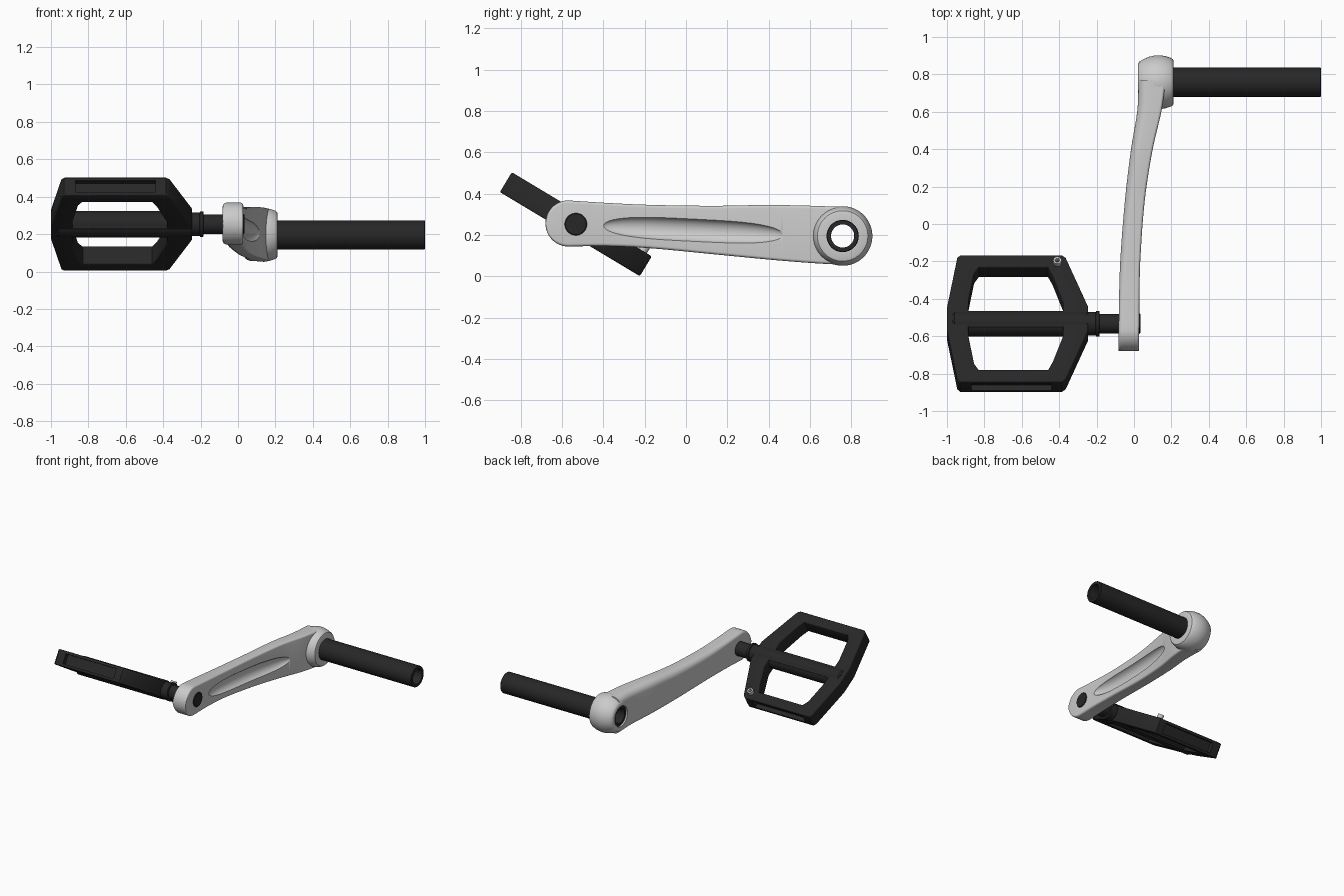
import bpy, bmesh
from math import sin, cos, pi, radians
from mathutils import Matrix

if "Cube" in bpy.data.objects:
    bpy.data.objects.remove(bpy.data.objects["Cube"])

PEDAL = Matrix.Translation((0, -0.533, 0.253)) @ Matrix.Rotation(radians(-31), 4, 'X')
AXLE = Matrix.Translation((0, 0.758, 0.196))


def material(name, c):
    m = bpy.data.materials.new(name)
    m.diffuse_color = (c, c, c, 1)
    m.use_nodes = True
    m.node_tree.nodes["Principled BSDF"].inputs["Base Color"].default_value = m.diffuse_color
    return m


black = material("black", 0.02)


def finish(ob, mat=None, angle=35):
    if mat:
        ob.data.materials.clear()
        ob.data.materials.append(mat)
    bpy.ops.object.select_all(action='DESELECT')
    ob.select_set(True)
    bpy.context.view_layer.objects.active = ob
    bpy.ops.object.shade_smooth_by_angle(angle=radians(angle))
    return ob


def loft(name, rings, matrix=Matrix(), closed=False, mat=None):
    """Skin a list of equal-length point rings; cap the ends unless closed."""
    bm = bmesh.new()
    vs = [[bm.verts.new(p) for p in r] for r in rings]
    n = len(vs[0])
    pairs = list(zip(vs, vs[1:])) + ([(vs[-1], vs[0])] if closed else [])
    for a, b in pairs:
        for i in range(n):
            j = (i + 1) % n
            bm.faces.new((a[i], a[j], b[j], b[i]))
    if not closed:
        bm.faces.new(vs[0])
        bm.faces.new(vs[-1])
    bmesh.ops.recalc_face_normals(bm, faces=bm.faces)
    me = bpy.data.meshes.new(name)
    bm.to_mesh(me)
    bm.free()
    ob = bpy.data.objects.new(name, me)
    ob.matrix_world = matrix
    bpy.context.collection.objects.link(ob)
    return finish(ob, mat)


def lathe(name, profile, matrix, closed=False, mat=None, n=48):
    """Revolve (x, radius) points about the local x axis."""
    rings = [[(x, r * cos(2 * pi * i / n), r * sin(2 * pi * i / n)) for i in range(n)]
             for x, r in profile]
    return loft(name, rings, matrix, closed, mat)


def cut(ob, cutter):
    m = ob.modifiers.new("cut", 'BOOLEAN')
    m.operation, m.solver, m.object = 'DIFFERENCE', 'EXACT', cutter
    bpy.context.view_layer.update()
    bpy.context.view_layer.objects.active = ob
    bpy.ops.object.modifier_apply(modifier=m.name)
    bpy.data.objects.remove(cutter)


def interp(table, y):
    """Smooth (Catmull-Rom style) lookup in rows starting with y."""
    k = max(i for i in range(len(table) - 1) if table[i][0] <= y + 1e-9)
    p1, p2 = table[k], table[k + 1]
    p0, p3 = table[max(k - 1, 0)], table[min(k + 2, len(table) - 1)]
    t, h = (y - p1[0]) / (p2[0] - p1[0]), p2[0] - p1[0]
    out = []
    for c in range(1, len(p1)):
        m1 = (p2[c] - p0[c]) / (p2[0] - p0[0]) * h
        m2 = (p3[c] - p1[c]) / (p3[0] - p1[0]) * h
        out.append((2*t**3 - 3*t*t + 1) * p1[c] + (t**3 - 2*t*t + t) * m1
                   + (3*t*t - 2*t**3) * p2[c] + (t**3 - t*t) * m2)
    return out


# Crank arm: y, x left, x right, z low, z high, outer edge radius
ARM = [(-0.57, -0.082, 0.028, 0.145, 0.368, 0.02),
       (-0.40, -0.080, 0.029, 0.147, 0.357, 0.025),
       (-0.19, -0.073, 0.034, 0.138, 0.347, 0.035),
       (0.13, -0.048, 0.058, 0.108, 0.342, 0.045),
       (0.40, -0.016, 0.100, 0.082, 0.346, 0.05),
       (0.61, 0.018, 0.148, 0.065, 0.342, 0.05),
       (0.77, 0.024, 0.170, 0.056, 0.336, 0.05)]


def arm_ring(y, x0, x1, z0, z1, r):
    pts = []
    for cx, cz, rad, a0 in ((1, 1, 0.014, 0), (0, 1, r, 90), (0, 0, r, 180), (1, 0, 0.014, 270)):
        rz = min(rad, 0.48 * (z1 - z0))
        px = x1 - rad if cx else x0 + rad
        pz = z1 - rz if cz else z0 + rz
        for i in range(7):
            a = radians(a0 + 15 * i)
            pts.append((px + rad * cos(a), y, pz + rz * sin(a)))
    return pts


rings = []
for i in range(1, 12):                       # rounded pedal end
    a = radians(90 * i / 12)
    h = 0.1115 * sin(a)
    rings.append(arm_ring(-0.57 - 0.11 * cos(a), -0.082, 0.028, 0.2565 - h, 0.2565 + h, 0.02))
for i in range(41):
    y = -0.57 + 1.34 * i / 40
    rings.append(arm_ring(y, *interp(ARM, y)))
arm = loft("crank_arm", rings)

# Long scooped groove following the inner face
groove = []
for i in range(33):
    u = -cos(pi * (i + 0.3) / 32.6)
    y = 0.035 + 0.44 * u
    r = 0.054 * (1 - abs(u) ** 3.5) ** 0.5 + 0.002
    x, z = interp(ARM, y)[1] + 0.012, 0.224 - 0.05 * (y - 0.035)
    groove.append([(x + 0.85 * r * cos(2 * pi * k / 28), y, z + r * sin(2 * pi * k / 28))
                   for k in range(28)])
cut(arm, loft("groove_cutter", groove))
# Bore for the axle
cut(arm, lathe("bore_cutter", [(-0.2, 0.077), (0.4, 0.077)], AXLE))
finish(arm)

# Rounded boss around the axle
lathe("axle_boss", [(0.022, 0.077), (0.022, 0.100), (0.028, 0.110), (0.05, 0.123), (0.08, 0.136),
                    (0.11, 0.143), (0.14, 0.144), (0.17, 0.139), (0.20, 0.129), (0.209, 0.122),
                    (0.212, 0.112), (0.212, 0.077)], AXLE, True)
# Hollow axle
lathe("axle_tube", [(0.032, 0.056), (0.032, 0.074), (0.036, 0.078), (0.996, 0.078), (1.0, 0.075),
                    (1.0, 0.056)], AXLE, True, black)

# Pedal frame: outline with two windows
outer = [(-0.93, 0.395), (-0.385, 0.395), (-0.365, 0.38), (-0.245, 0.075)]
outer += [(x, -v) for x, v in reversed(outer)]
outer += [(-0.945, -0.38), (-1.0, -0.07), (-1.0, 0.07), (-0.945, 0.38)]
window = [(-0.885, 0.05), (-0.38, 0.05), (-0.38, 0.11), (-0.435, 0.27), (-0.46, 0.32),
          (-0.83, 0.32), (-0.855, 0.28), (-0.885, 0.11)]
cu = bpy.data.curves.new("pedal_frame", 'CURVE')
cu.dimensions, cu.fill_mode = '2D', 'BOTH'
cu.extrude, cu.bevel_depth, cu.bevel_resolution, cu.offset = 0.048, 0.008, 2, -0.008
for loop in (outer, window, [(x, -v) for x, v in window]):
    s = cu.splines.new('POLY')
    s.points.add(len(loop) - 1)
    for p, (x, v) in zip(s.points, loop):
        p.co = (x, v, 0, 1)
    s.use_cyclic_u = True
tmp = bpy.data.objects.new("tmp", cu)
bpy.context.collection.objects.link(tmp)
bpy.context.view_layer.update()
me = bpy.data.meshes.new_from_object(tmp.evaluated_get(bpy.context.evaluated_depsgraph_get()))
bpy.data.objects.remove(tmp)
bm = bmesh.new()
bm.from_mesh(me)
bmesh.ops.remove_doubles(bm, verts=bm.verts, dist=1e-5)
bmesh.ops.recalc_face_normals(bm, faces=bm.faces)
bm.to_mesh(me)
bm.free()
frame = bpy.data.objects.new("pedal_frame", me)
bpy.context.collection.objects.link(frame)
frame.matrix_world = PEDAL

# Reflector recesses in both ends
for s in (-1, 1):
    box = [[(x, s * v, z) for x, z in ((-0.87, -0.036), (-0.44, -0.036), (-0.44, 0.036), (-0.87, 0.036))]
           for v in (0.362, 0.45)]
    cut(frame, loft("recess_cutter", box, PEDAL))
finish(frame, black)

# Pedal body, collar and spindle
lathe("pedal_body", [(-0.97, 0.06), (-0.96, 0.068), (-0.25, 0.068)], PEDAL, mat=black)
lathe("pedal_collar", [(-0.30, 0.06), (-0.25, 0.062), (-0.205, 0.062), (-0.203, 0.068),
                       (-0.186, 0.068), (-0.184, 0.06)], PEDAL, mat=black)
lathe("pedal_spindle", [(-0.2, 0.053), (-0.07, 0.053), (0.03, 0.054), (0.034, 0.05)], PEDAL, mat=black)

# Small hollow pin on the upper face
pin = PEDAL @ Matrix.Translation((-0.41, 0.345, 0)) @ Matrix.Rotation(radians(-90), 4, 'Y')
lathe("pedal_pin", [(0.04, 0.012), (0.04, 0.022), (0.085, 0.022), (0.085, 0.012)], pin, True,
      material("steel", 0.6), 20)
